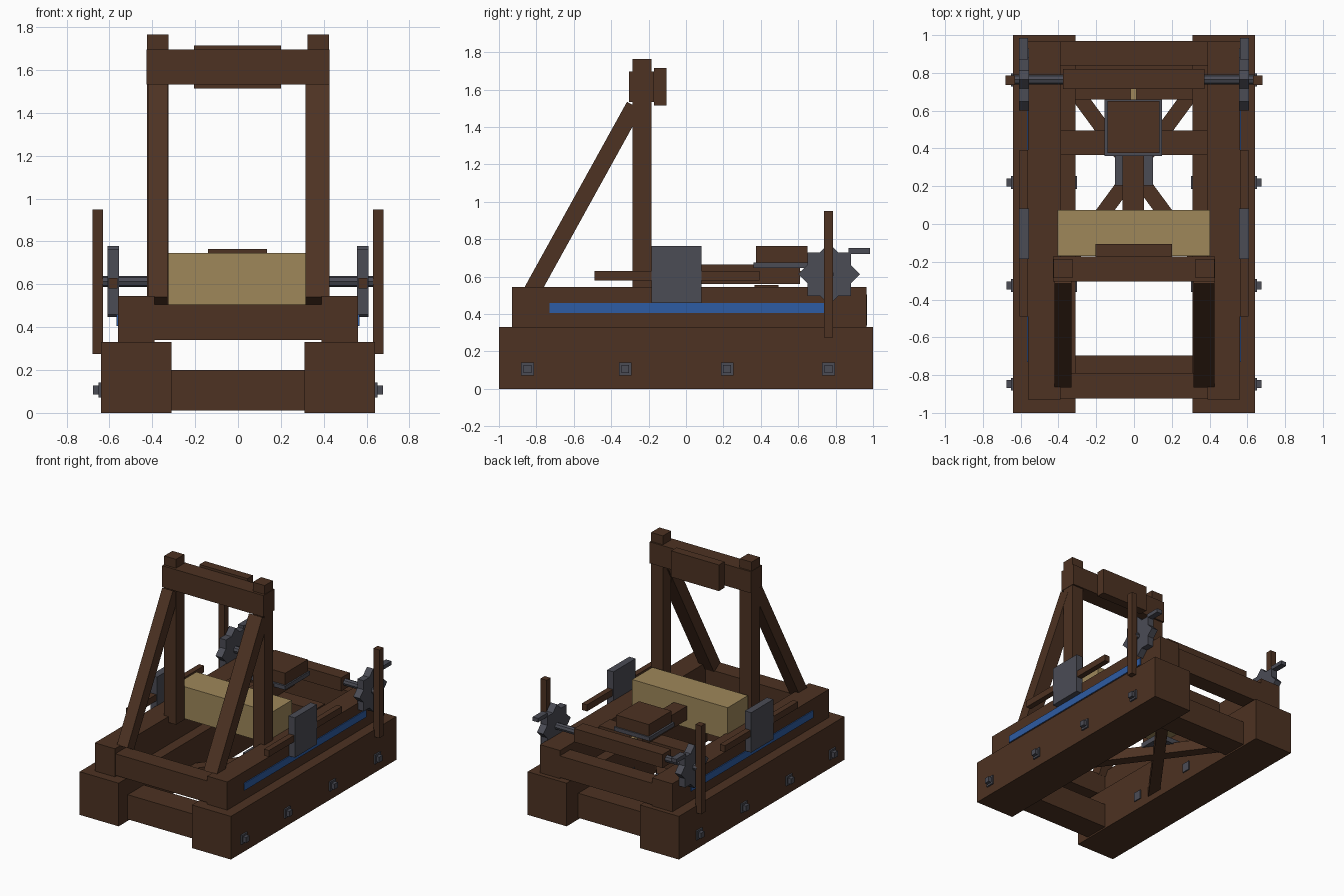
import bpy, bmesh, math
from mathutils import Matrix, Vector

if "Cube" in bpy.data.objects:
    bpy.data.objects.remove(bpy.data.objects["Cube"])


def material(name, rgb):
    m = bpy.data.materials.new(name)
    m.diffuse_color = (*rgb, 1)
    m.use_nodes = True
    m.node_tree.nodes["Principled BSDF"].inputs["Base Color"].default_value = m.diffuse_color
    return m


WOOD = material("dark_wood", (0.074, 0.032, 0.016))
IRON = material("grey_iron", (0.070, 0.072, 0.091))
ROPE = material("tan_rope", (0.342, 0.243, 0.102))
BLUE = material("blue_paint", (0.027, 0.107, 0.367))


def finish(name, bm, mat):
    bmesh.ops.recalc_face_normals(bm, faces=bm.faces)
    me = bpy.data.meshes.new(name)
    bm.to_mesh(me)
    bm.free()
    me.materials.append(mat)
    ob = bpy.data.objects.new(name, me)
    bpy.context.collection.objects.link(ob)
    return ob


def box(name, x, y, z, mat=WOOD):
    """Box from (min, max) pairs."""
    bm = bmesh.new()
    bmesh.ops.create_cube(bm, size=1)
    for v in bm.verts:
        v.co = [(a + b) / 2 + c * (b - a) for (a, b), c in zip((x, y, z), v.co)]
    return finish(name, bm, mat)


def pair(name, x, y, z, mat=WOOD):
    """The same box on the right and left sides."""
    box(name + "_right", x, y, z, mat)
    box(name + "_left", (-x[1], -x[0]), y, z, mat)


def beam(name, a, b, width, depth, mat=WOOD):
    """Square-cut beam between two points; width lies level."""
    a, b = Vector(a), Vector(b)
    d = (b - a).normalized()
    side = d.cross(Vector((0, 0, 1))).normalized()
    up = side.cross(d)
    rot = Matrix((side, d, up)).transposed().to_4x4()
    bm = bmesh.new()
    bmesh.ops.create_cube(bm, size=1)
    bm.transform(Matrix.Translation((a + b) / 2) @ rot
                 @ Matrix.Diagonal((width, (b - a).length, depth, 1)))
    return finish(name, bm, mat)


# Heavy base with lower cross beams
pair("base_beam", (0.31, 0.64), (-1, 1), (0, 0.33))
box("lower_front_beam", (-0.31, 0.31), (-0.89, -0.695), (0.012, 0.2))
box("lower_back_beam", (-0.31, 0.31), (0.66, 0.86), (0.012, 0.2))

# Diagonal bracing with its centre plate
for s, side in ((1, "right"), (-1, "left")):
    beam("floor_brace_" + side, (s * 0.36, 0.77, 0.09), (-s * 0.36, -0.21, 0.09), 0.08, 0.08)
box("brace_plate", (-0.1, 0.1), (0.205, 0.4), (0.12, 0.16), IRON)

# Upper frame
pair("frame_rail", (0.39, 0.56), (-0.93, 0.965), (0.33, 0.545))
box("frame_front_beam", (-0.39, 0.39), (-0.925, -0.79), (0.34, 0.505))
box("frame_middle_beam", (-0.39, 0.39), (0.365, 0.495), (0.38, 0.555))
box("frame_back_beam", (-0.39, 0.39), (0.84, 0.968), (0.34, 0.505))
pair("side_stripe", (0.56, 0.567), (-0.73, 0.745), (0.405, 0.46), BLUE)

# Upright posts, sloping braces, top bar and stop pad
pair("post", (0.325, 0.425), (-0.285, -0.185), (0.5, 1.765))
for x, w, side in ((0.37, 0.112), ) and ((0.37, 0.112, "right"), (-0.375, 0.09, "left")):
    beam("post_brace_" + side, (x, -0.825, 0.52), (x, -0.276, 1.513), w, 0.09)
box("top_bar", (-0.428, 0.428), (-0.305, -0.172), (1.533, 1.697))
box("stop_pad", (-0.205, 0.2), (-0.172, -0.105), (1.515, 1.715))

# Rope bundle and throwing arm
box("rope_bundle", (-0.405, 0.403), (-0.17, 0.075), (0.5, 0.745), ROPE)
box("arm", (-0.06, 0.052), (0, 0.61), (0.56, 0.665))
box("cup_plate", (-0.155, 0.147), (0.36, 0.66), (0.645, 0.675), IRON)
box("cup", (-0.14, 0.136), (0.375, 0.65), (0.675, 0.765))

# Side tension plates with bars
pair("tension_plate", (0.556, 0.61), (-0.185, 0.083), (0.46, 0.765), IRON)
pair("tension_bar", (0.562, 0.605), (-0.49, 0.393), (0.58, 0.63))

# Winch drum, axle and pull rope
AY, AZ = 0.765, 0.613
box("winch_drum", (-0.375, 0.372), (0.715, 0.82), (0.56, 0.663))
box("pull_rope", (-0.018, 0.012), (0.6, 0.72), (0.6, 0.63), ROPE)
bm = bmesh.new()
bmesh.ops.create_cone(bm, cap_ends=True, segments=8, radius1=0.026, radius2=0.026, depth=1.28,
                      matrix=Matrix.Translation((0, AY, AZ)) @ Matrix.Rotation(math.pi / 2, 4, 'Y'))
finish("winch_axle", bm, IRON)

# Star gears: eight points, extruded along x
R_OUT, R_IN = 0.165, 0.165 * math.cos(math.pi / 4) / math.cos(math.pi / 8)
for x0, side in ((0.556, "right"), (-0.61, "left")):
    bm = bmesh.new()
    ring = []
    for i in range(16):
        r, a = (R_IN if i % 2 else R_OUT), i * math.pi / 8
        ring.append(bm.verts.new((x0, AY + r * math.cos(a), AZ + r * math.sin(a))))
    face = bm.faces.new(ring)
    ext = bmesh.ops.extrude_face_region(bm, geom=[face])
    bmesh.ops.translate(bm, vec=(0.054, 0, 0),
                        verts=[g for g in ext["geom"] if isinstance(g, bmesh.types.BMVert)])
    finish("gear_" + side, bm, IRON)
pair("gear_handle", (0.562, 0.608), (0.87, 0.985), (0.722, 0.752), IRON)
pair("winch_lever", (0.63, 0.68), (0.737, 0.786), (0.275, 0.95))

# Bolts through the base beams
for i, y in enumerate((-0.848, -0.325, 0.22, 0.762)):
    n = "bolt_%d" % (i + 1)
    pair(n + "_washer", (0.635, 0.652), (y - 0.034, y + 0.034), (0.072, 0.142), IRON)
    pair(n + "_nut", (0.65, 0.676), (y - 0.021, y + 0.021), (0.086, 0.128), IRON)
    pair(n + "_inner", (0.302, 0.315), (y - 0.034, y + 0.034), (0.072, 0.142), IRON)
